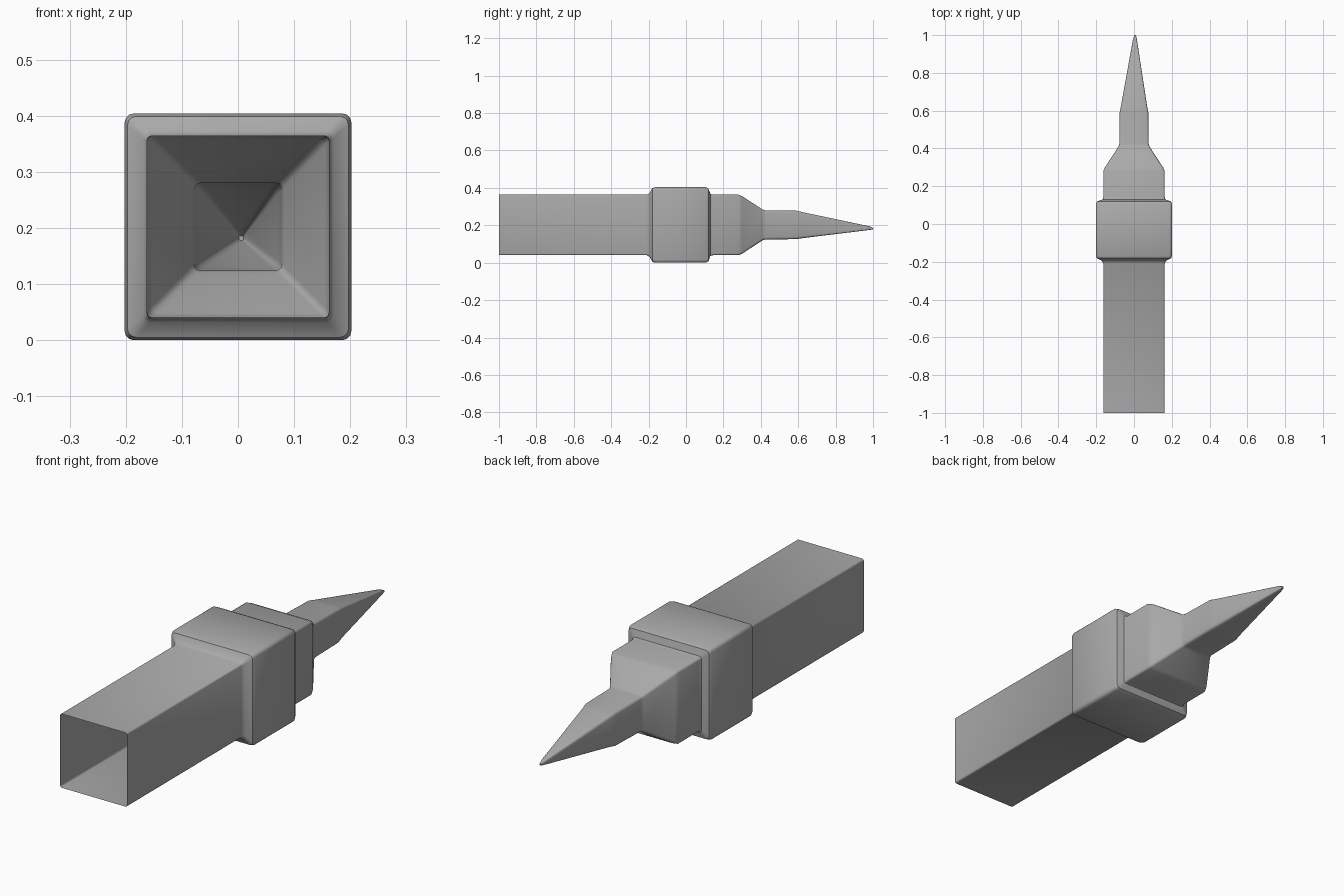
import bpy, bmesh, math

if "Cube" in bpy.data.objects:
    bpy.data.objects.remove(bpy.data.objects["Cube"])

grey = bpy.data.materials.new("plain grey")
grey.diffuse_color = (0.40, 0.40, 0.40, 1)
grey.use_nodes = True
grey.node_tree.nodes["Principled BSDF"].inputs["Base Color"].default_value = grey.diffuse_color


def rounded_square(half, radius, y, cx, cz, steps=3):
    """Points of a rounded square section lying across the y axis."""
    points = []
    for corner in range(4):
        a0 = corner * math.pi / 2
        mid = a0 + math.pi / 4
        px = math.copysign(half - radius, math.cos(mid))
        pz = math.copysign(half - radius, math.sin(mid))
        for i in range(steps + 1):
            a = a0 + i * math.pi / 2 / steps
            points.append((cx + px + radius * math.cos(a), y,
                           cz + pz + radius * math.sin(a)))
    return points


# Sections along the length: y, half width, corner radius, centre x, centre z
sections = [
    (-0.99, 0.162, 0.008, 0, 0.21),      # open end of the square tube
    (-0.21, 0.162, 0.008, 0, 0.21),
    (-0.195, 0.170, 0.012, 0, 0.21),     # collar, flared at its front
    (-0.180, 0.197, 0.016, 0, 0.21),
    (-0.165, 0.202, 0.016, 0, 0.21),
    (0.105, 0.202, 0.016, 0, 0.21),
    (0.120, 0.195, 0.016, 0, 0.21),
    (0.130, 0.166, 0.010, 0, 0.21),      # shoulder block
    (0.145, 0.162, 0.010, 0, 0.21),
    (0.280, 0.162, 0.010, 0, 0.21),
    (0.300, 0.154, 0.012, 0, 0.21),      # sloping neck
    (0.410, 0.082, 0.012, 0, 0.21),
    (0.425, 0.078, 0.012, 0, 0.21),      # slim square shank
    (0.590, 0.076, 0.012, 0, 0.21),
    (0.620, 0.070, 0.012, 0, 0.209),     # long tapering point
    (0.980, 0.010, 0.005, 0.005, 0.193),
    (1.000, 0.004, 0.002, 0.006, 0.190),
]

# One thin skin, hollow and open at the front
bm = bmesh.new()
rings = [[bm.verts.new(p) for p in rounded_square(h, r, y, cx, cz)]
         for y, h, r, cx, cz in sections]
for a, b in zip(rings, rings[1:]):
    n = len(a)
    for i in range(n):
        j = (i + 1) % n
        bm.faces.new((a[i], b[i], b[j], a[j]))
bm.faces.new(rings[-1])
bmesh.ops.recalc_face_normals(bm, faces=bm.faces)

# Make sure the skin faces outwards and the base rests on the floor
bm.faces.ensure_lookup_table()
f = bm.faces[0]
c = f.calc_center_median()
if f.normal.x * c.x + f.normal.z * (c.z - 0.21) < 0:
    bmesh.ops.reverse_faces(bm, faces=bm.faces)
low = min(v.co.z for v in bm.verts)
for v in bm.verts:
    v.co.z -= low
    if v.co.y < -0.98:
        v.co.y = -1.0

mesh = bpy.data.meshes.new("pointed_square_tube")
bm.to_mesh(mesh)
bm.free()
mesh.materials.append(grey)
tube = bpy.data.objects.new("pointed_square_tube", mesh)
bpy.context.collection.objects.link(tube)
bpy.context.view_layer.objects.active = tube
tube.select_set(True)
bpy.ops.object.shade_smooth_by_angle(angle=math.radians(35))
